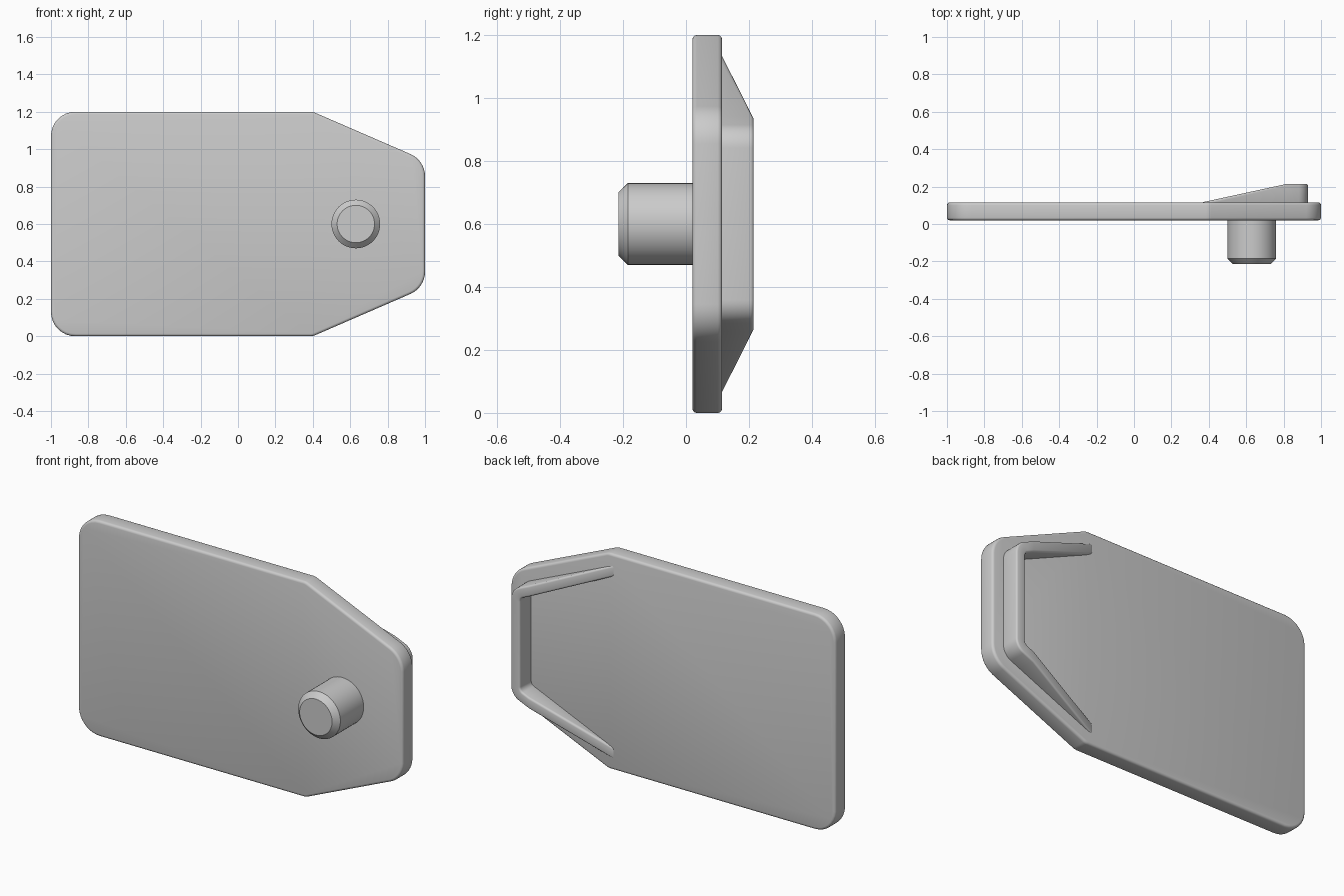
import bpy, bmesh, math
from mathutils import Vector

cube = bpy.data.objects.get("Cube")
if cube:
    bpy.data.objects.remove(cube, do_unlink=True)

grey = bpy.data.materials.new("plain grey")
grey.use_nodes = True
colour = (0.6, 0.6, 0.6, 1)
grey.diffuse_color = colour
grey.node_tree.nodes["Principled BSDF"].inputs["Base Color"].default_value = colour

MID = 0.6               # height of the mirror line
SLOPE = 0.434           # fall of the tapered sides
BACK = 0.115            # back surface of the plate


def fillet(prev, corner, nxt, radius, steps=8):
    """Points of a rounded corner between two straight sides."""
    p, c, n = Vector(prev), Vector(corner), Vector(nxt)
    a, b = (p - c).normalized(), (n - c).normalized()
    half = a.angle(b) / 2
    centre = c + (a + b).normalized() * radius / math.sin(half)
    start = c + a * radius / math.tan(half) - centre
    end = c + b * radius / math.tan(half) - centre
    turn = start.angle_signed(end)
    points = []
    for i in range(steps + 1):
        t = -turn * i / steps
        x = start.x * math.cos(t) - start.y * math.sin(t)
        z = start.x * math.sin(t) + start.y * math.cos(t)
        points.append(centre + Vector((x, z)))
    return points


def mirrored(points):
    """Add the lower half of an upper-half path, mirrored at mid height."""
    return points + [Vector((p.x, 2 * MID - p.y)) for p in reversed(points)]


def finish(name, bm, bevel=0.0, limit=40):
    bmesh.ops.recalc_face_normals(bm, faces=bm.faces)
    if bevel:
        sharp = [e for e in bm.edges if e.calc_face_angle(0) > math.radians(limit)]
        bmesh.ops.bevel(bm, geom=sharp, offset=bevel, segments=3, profile=0.5,
                        affect='EDGES', clamp_overlap=True)
    mesh = bpy.data.meshes.new(name)
    bm.to_mesh(mesh)
    bm.free()
    mesh.materials.append(grey)
    obj = bpy.data.objects.new(name, mesh)
    bpy.context.collection.objects.link(obj)
    bpy.ops.object.select_all(action='DESELECT')
    obj.select_set(True)
    bpy.context.view_layer.objects.active = obj
    bpy.ops.object.shade_smooth_by_angle(angle=math.radians(35))


# Plate: rounded rectangle with a tapered end
corners = [(-1, MID), (-1, 1.2), (0.4, 1.2), (1, 0.94), (1, MID)]
upper = []
for i, radius in ((1, 0.13), (2, 0.07), (3, 0.13)):
    upper += fillet(corners[i - 1], corners[i], corners[i + 1], radius)
bm = bmesh.new()
face = bm.faces.new([bm.verts.new((p.x, 0.02, p.y)) for p in mirrored(upper)])
made = bmesh.ops.extrude_face_region(bm, geom=[face])["geom"]
bmesh.ops.translate(bm, vec=(0, BACK - 0.02, 0),
                    verts=[g for g in made if isinstance(g, bmesh.types.BMVert)])
finish("plate", bm, 0.014)


# Rim: raised wedge-shaped lip around the tapered end
TIP, KINK, TOP = 0.36, 0.82, 0.215


def rim_path(end, height, radius):
    line = lambda x: (x, height - SLOPE * (x - 0.4))
    arc = fillet(line(TIP), line(end), (end, MID), radius)
    return mirrored([Vector(line(TIP)), Vector(line(KINK))] + arc)


def rim_top(x):
    return BACK + (TOP - BACK) * min(1, (x - TIP) / (KINK - TIP))


outer, inner = rim_path(0.93, 1.124, 0.08), rim_path(0.873, 1.062, 0.03)
bm = bmesh.new()
rings = []
for o, n in zip(outer, inner):
    rings.append([bm.verts.new((p.x, y, p.y)) for p, y in
                  ((o, 0.09), (o, rim_top(o.x)), (n, rim_top(n.x)), (n, 0.09))])
for a, b in zip(rings, rings[1:]):
    for i in range(4):
        j = (i + 1) % 4
        bm.faces.new((a[i], a[j], b[j], b[i]))
bm.faces.new(rings[0])
bm.faces.new(rings[-1])
finish("rim", bm, 0.01, 50)

# Pin: chamfered round peg on the front, swept from its side profile
bm = bmesh.new()
loops = []
for y, r in ((0.05, 0.13), (-0.185, 0.13), (-0.215, 0.1)):
    loops.append([bm.verts.new((0.63 + r * math.cos(math.tau * k / 48), y,
                                MID + r * math.sin(math.tau * k / 48)))
                  for k in range(48)])
for a, b in zip(loops, loops[1:]):
    for k in range(48):
        m = (k + 1) % 48
        bm.faces.new((a[k], a[m], b[m], b[k]))
bm.faces.new(loops[0])
bm.faces.new(loops[-1])
finish("pin", bm)
